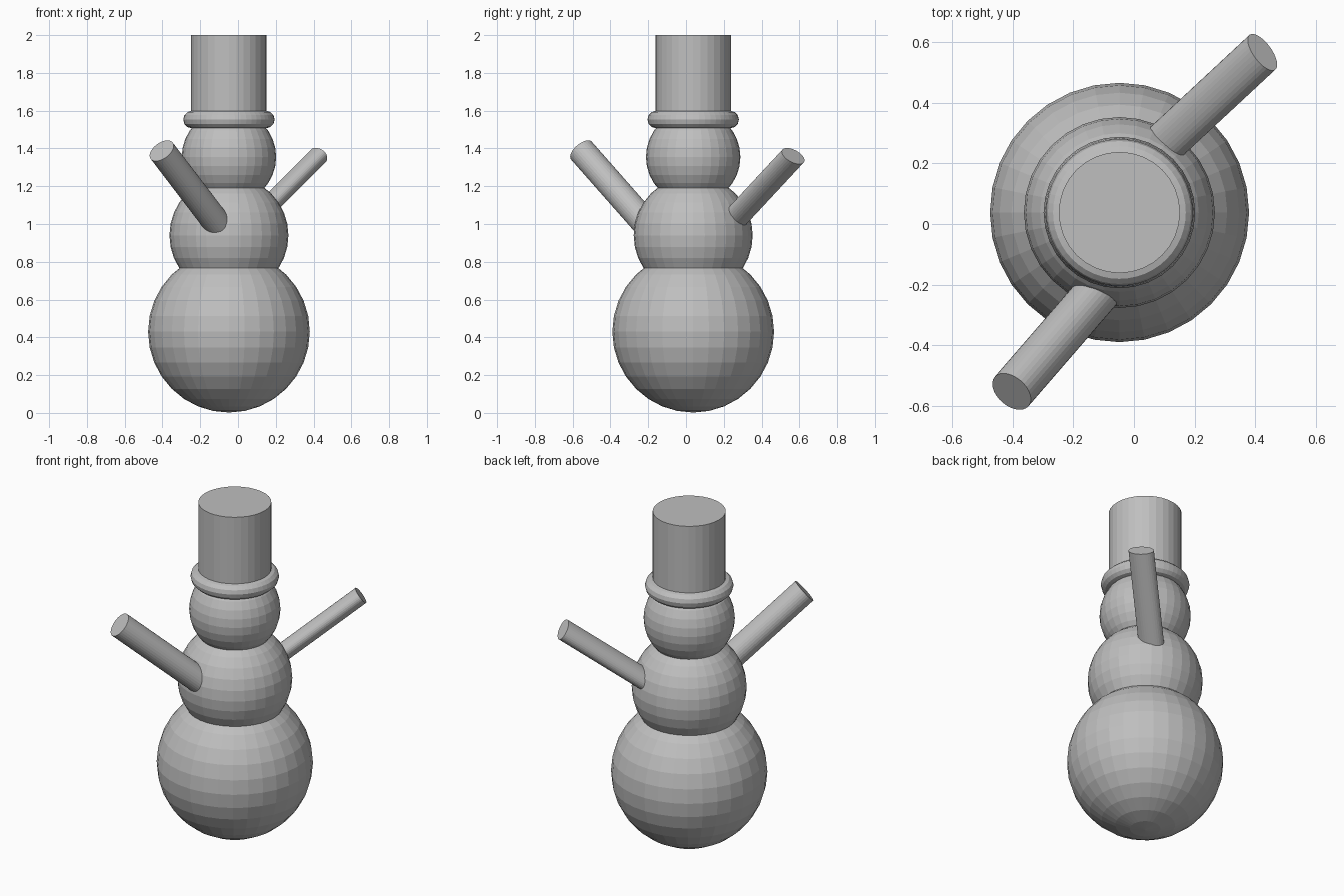
import bpy
from mathutils import Vector, Matrix

if "Cube" in bpy.data.objects:
    bpy.data.objects.remove(bpy.data.objects["Cube"])

CX, CY = -0.048, 0.038   # axis of the body

grey = bpy.data.materials.new("light_grey")
grey.diffuse_color = (0.52, 0.52, 0.52, 1)
grey.use_nodes = True
grey.node_tree.nodes["Principled BSDF"].inputs["Base Color"].default_value = grey.diffuse_color


def finish(name):
    ob = bpy.context.object
    ob.name = name
    ob.data.materials.append(grey)
    return ob


def ball(name, r, z):
    bpy.ops.mesh.primitive_uv_sphere_add(segments=32, ring_count=16, radius=r,
                                         location=(CX, CY, z))
    finish(name)


def arm(name, tip, direction, length, wide, r_wide, r_thin):
    """Straight rod ending at tip; its section is widest along 'wide'."""
    a = Vector(direction).normalized()
    w = Vector(wide)
    w = (w - a * w.dot(a)).normalized()
    t = a.cross(w)
    bpy.ops.mesh.primitive_cylinder_add(vertices=32, radius=1, depth=length)
    ob = finish(name)
    turn = Matrix((w, t, a)).transposed().to_4x4()
    place = Matrix.Translation(Vector(tip) - a * length / 2)
    ob.data.transform(place @ turn @ Matrix.Diagonal((r_wide, r_thin, 1, 1)))


# stacked body balls
ball("bottom_ball", 0.428, 0.43)
ball("middle_ball", 0.315, 0.94)
ball("head", 0.25, 1.355)

# hat: rolled brim and tall crown
bpy.ops.mesh.primitive_torus_add(major_radius=0.196, minor_radius=0.046,
                                 major_segments=48, minor_segments=12,
                                 location=(CX, CY, 1.553))
finish("hat_brim")
bpy.ops.mesh.primitive_cylinder_add(vertices=32, radius=0.2, depth=0.45,
                                    location=(CX, CY, 1.775))
finish("hat_crown")

# raised arms, the rear one flattened
arm("front_arm", (-0.404, -0.553, 1.388), (-1, -1.155, 1.31), 0.67,
    (1, -0.87, 0), 0.074, 0.072)
arm("rear_arm", (0.424, 0.567, 1.36), (1, 0.93, 1), 0.65,
    (-0.51, 0.82, -0.25), 0.073, 0.05)
